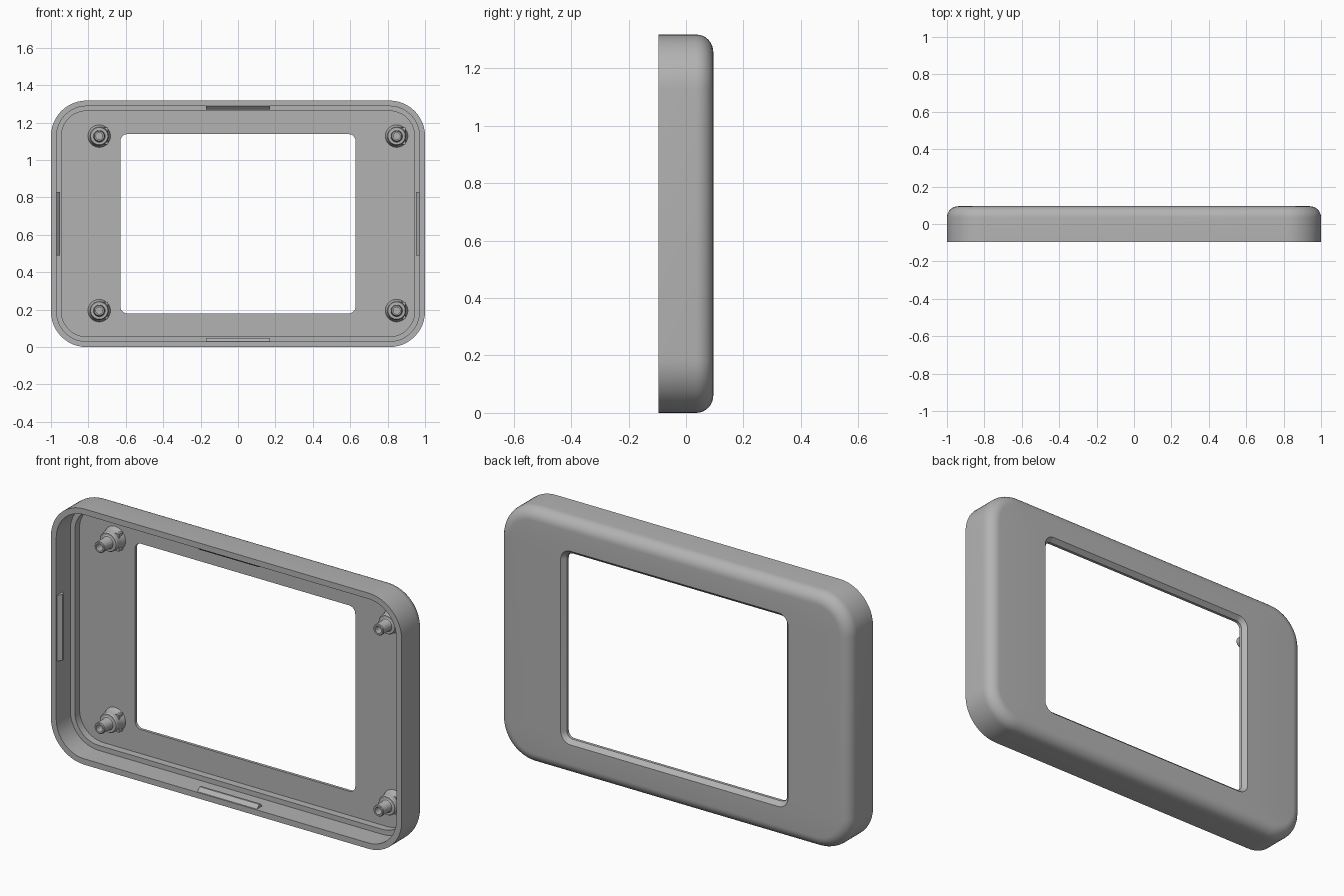
import bpy, bmesh, math
from mathutils import Vector

cube = bpy.data.objects.get("Cube")
if cube:
    bpy.data.objects.remove(cube, do_unlink=True)

HX, HZ, CZ = 1.0, 0.659, 0.659      # half width, half height, centre height
FRONT, BACK, FLOOR = -0.095, 0.095, 0.058
CORNER, FILLET = 0.19, 0.06

gray = bpy.data.materials.new("plain_gray")
gray.use_nodes = True
COLOR = (0.45, 0.45, 0.45, 1)
gray.diffuse_color = COLOR
gray.node_tree.nodes["Principled BSDF"].inputs["Base Color"].default_value = COLOR


def finish(name, bm, angle=30):
    bmesh.ops.recalc_face_normals(bm, faces=bm.faces)
    mesh = bpy.data.meshes.new(name)
    bm.to_mesh(mesh)
    bm.free()
    ob = bpy.data.objects.new(name, mesh)
    bpy.context.collection.objects.link(ob)
    mesh.materials.append(gray)
    bpy.ops.object.select_all(action="DESELECT")
    ob.select_set(True)
    bpy.context.view_layer.objects.active = ob
    bpy.ops.object.shade_smooth_by_angle(angle=math.radians(angle))
    return ob


def rounded_rect(hx, hz, r, y, steps=12):
    pts = []
    for q, (sx, sz) in enumerate([(1, 1), (-1, 1), (-1, -1), (1, -1)]):
        for i in range(steps + 1):
            a = math.pi / 2 * (q + i / steps)
            pts.append(Vector((sx * (hx - r) + r * math.cos(a), y,
                               CZ + sz * (hz - r) + r * math.sin(a))))
    return pts


def loft(bm, rings, wrap):
    loops = [[bm.verts.new(p) for p in ring] for ring in rings]
    n = len(loops[0])
    for k in range(len(loops) if wrap else len(loops) - 1):
        a, b = loops[k], loops[(k + 1) % len(loops)]
        for i in range(n):
            j = (i + 1) % n
            bm.faces.new((a[i], a[j], b[j], b[i]))
    return loops


def inset(d, y):
    return rounded_rect(HX - d, HZ - d, CORNER - d, y)


def opening(d, y):
    return rounded_rect(0.628 + d, 0.479 + d, 0.035 + d, y)


# Bezel shell: outer wall, rounded back edge, chamfered window, stepped inside
rings = [inset(0, FRONT)]
for i in range(9):
    a = math.pi / 2 * i / 8
    rings.append(inset(FILLET * (1 - math.cos(a)), BACK - FILLET + FILLET * math.sin(a)))
rings += [opening(0.02, BACK), opening(0, BACK - 0.022), opening(0, FLOOR),
          inset(0.056, FLOOR), inset(0.056, 0.02), inset(0.03, 0.02), inset(0.03, FRONT)]
bm = bmesh.new()
loft(bm, rings, True)
finish("bezel_shell", bm)


# Snap ridges: wedge prisms along the middle of each inner wall
def snap_ridge(name, angle, reach):
    bm = bmesh.new()
    profile = [(0.028, -0.09), (0.048, -0.07), (0.048, -0.06), (0.028, -0.045)]
    ends = []
    for t in (-0.17, 0.17):
        ring = []
        for d, y in profile:
            u = reach - d
            ring.append(bm.verts.new((u * math.cos(angle) - t * math.sin(angle), y,
                                      CZ + u * math.sin(angle) + t * math.cos(angle))))
        ends.append(ring)
        bm.faces.new(ring)
    for i in range(4):
        j = (i + 1) % 4
        bm.faces.new((ends[0][i], ends[0][j], ends[1][j], ends[1][i]))
    finish(name, bm)


for k, side in enumerate(("left", "top", "right", "bottom")):
    snap_ridge("snap_ridge_" + side, k * math.pi / 2, HZ if k % 2 else HX)


# Screw posts: turned profile with a thin hollow pin and a flat side pad
POST = [(0.062, FLOOR + 0.005), (0.056, 0.045), (0.051, 0.03), (0.05, 0.006),
        (0.046, 0), (0.036, 0), (0.031, -0.003), (0.029, -0.01), (0.029, -0.066),
        (0.026, -0.07), (0.018, -0.07), (0.018, -0.02)]


def screw_post(name, x, z):
    bm = bmesh.new()
    turns = [2 * math.pi * i / 32 for i in range(32)]
    loops = loft(bm, [[Vector((x + r * math.cos(a), y, z + r * math.sin(a)))
                       for a in turns] for r, y in POST], False)
    bm.faces.new(loops[0])
    bm.faces.new(loops[-1])
    finish(name, bm)
    bm = bmesh.new()
    bmesh.ops.create_cube(bm, size=1)
    for v in bm.verts:
        v.co = Vector((x + 0.024 + v.co.x * 0.046, 0.042 + v.co.y * 0.036, z + v.co.z * 0.09))
    finish(name + "_pad", bm)


for side, x in (("right", -0.742), ("left", 0.848)):
    for level, z in (("lower", 0.195), ("upper", 1.128)):
        screw_post(f"{level}_{side}_post", x, z)
